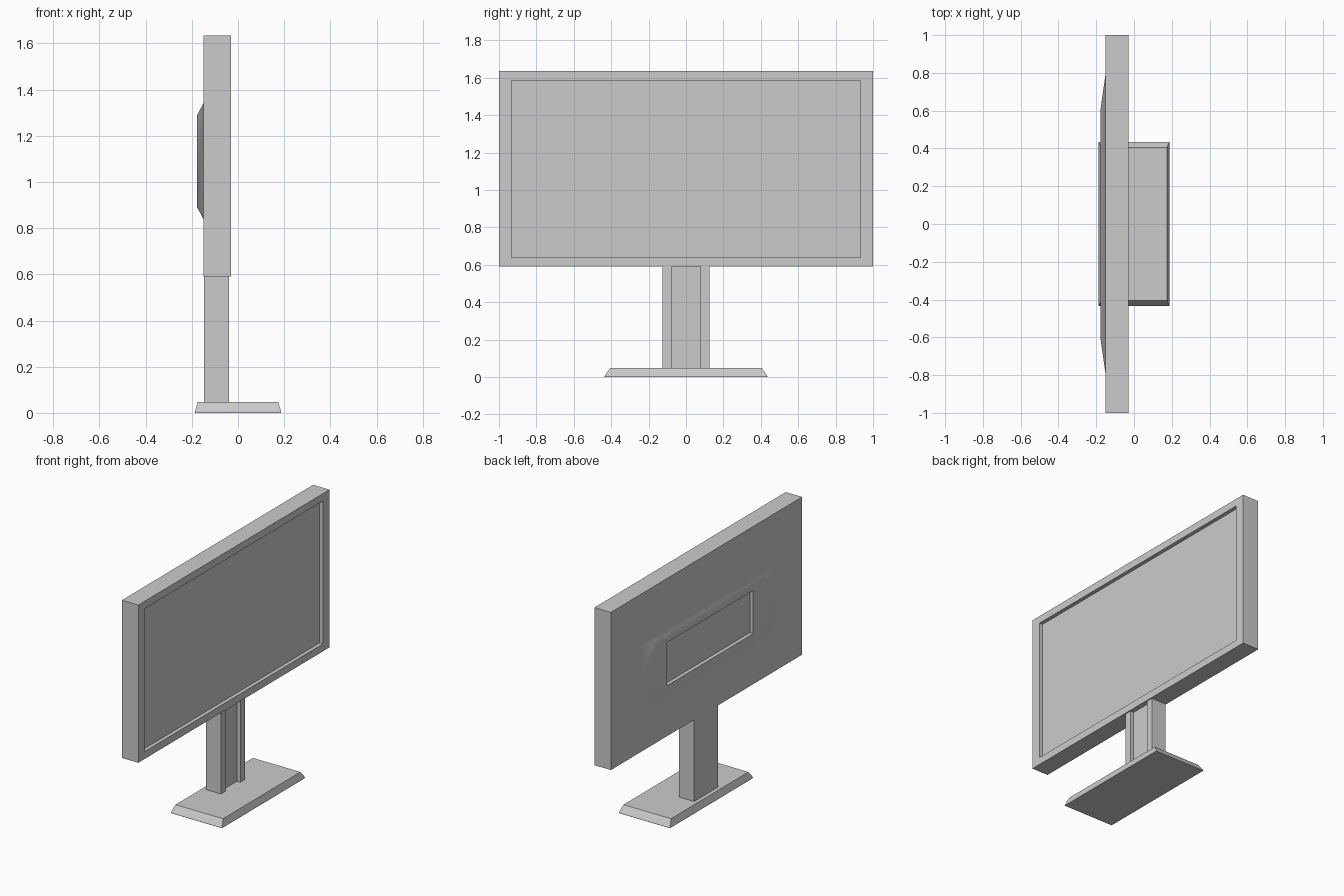
import bpy
import bmesh
from math import radians

cube = bpy.data.objects.get("Cube")
if cube:
    bpy.data.objects.remove(cube, do_unlink=True)

# One plain grey for the whole model
GREY = (0.6, 0.6, 0.6, 1.0)
grey = bpy.data.materials.new("plain_grey")
grey.use_nodes = True
grey.diffuse_color = GREY
bsdf = next(n for n in grey.node_tree.nodes if n.type == 'BSDF_PRINCIPLED')
bsdf.inputs["Base Color"].default_value = GREY


def loft(name, rings):
    """Join matching closed rings of points and cap both ends."""
    bm = bmesh.new()
    loops = [[bm.verts.new(p) for p in ring] for ring in rings]
    for a, b in zip(loops, loops[1:]):
        for i in range(len(a)):
            j = (i + 1) % len(a)
            bm.faces.new((a[i], a[j], b[j], b[i]))
    bm.faces.new(loops[0])
    bm.faces.new(loops[-1])
    bmesh.ops.recalc_face_normals(bm, faces=bm.faces)
    mesh = bpy.data.meshes.new(name)
    bm.to_mesh(mesh)
    bm.free()
    mesh.materials.append(grey)
    obj = bpy.data.objects.new(name, mesh)
    bpy.context.collection.objects.link(obj)
    return obj


def upright(x, half_y, half_z, mid_z=1.09):
    """Rectangle facing along x."""
    return [(x, sy * half_y, mid_z + sz * half_z)
            for sy, sz in ((-1, -1), (1, -1), (1, 1), (-1, 1))]


def level(z, x0, x1, half_y):
    """Rectangle facing along z."""
    return [(x0, -half_y, z), (x1, -half_y, z), (x1, half_y, z), (x0, half_y, z)]


# Screen housing: recessed panel, bezel, shell, soft rear bulge, rear slot
FRONT, BACK, BULGE, STEP = -0.03, -0.15, -0.177, 0.025
housing = loft("screen_housing", [
    upright(FRONT - STEP, 0.933, 0.473, 1.113),
    upright(FRONT, 0.933, 0.473, 1.113),
    upright(FRONT, 1.0, 0.522, 1.113),
    upright(BACK, 1.0, 0.522, 1.113),
    upright(BACK, 0.8, 0.25),
    upright(BULGE, 0.61, 0.2),
    upright(BULGE, 0.45, 0.143),
    upright(BULGE + STEP, 0.45, 0.143),
])
bpy.ops.object.select_all(action='DESELECT')
housing.select_set(True)
bpy.context.view_layer.objects.active = housing
bpy.ops.object.shade_smooth_by_angle(angle=radians(35))

# Stand column with a shallow channel down its front
half = [(-0.147, 0.125), (-0.038, 0.125), (-0.038, 0.078), (-0.063, 0.078)]
section = half + [(x, -y) for x, y in reversed(half)]
loft("stand_column", [[(x, y, z) for x, y in section] for z in (0.045, 0.595)])

# Foot plate with sloping edges
loft("stand_base", [level(0, -0.187, 0.187, 0.435),
                    level(0.005, -0.187, 0.187, 0.435),
                    level(0.048, -0.174, 0.174, 0.405)])
